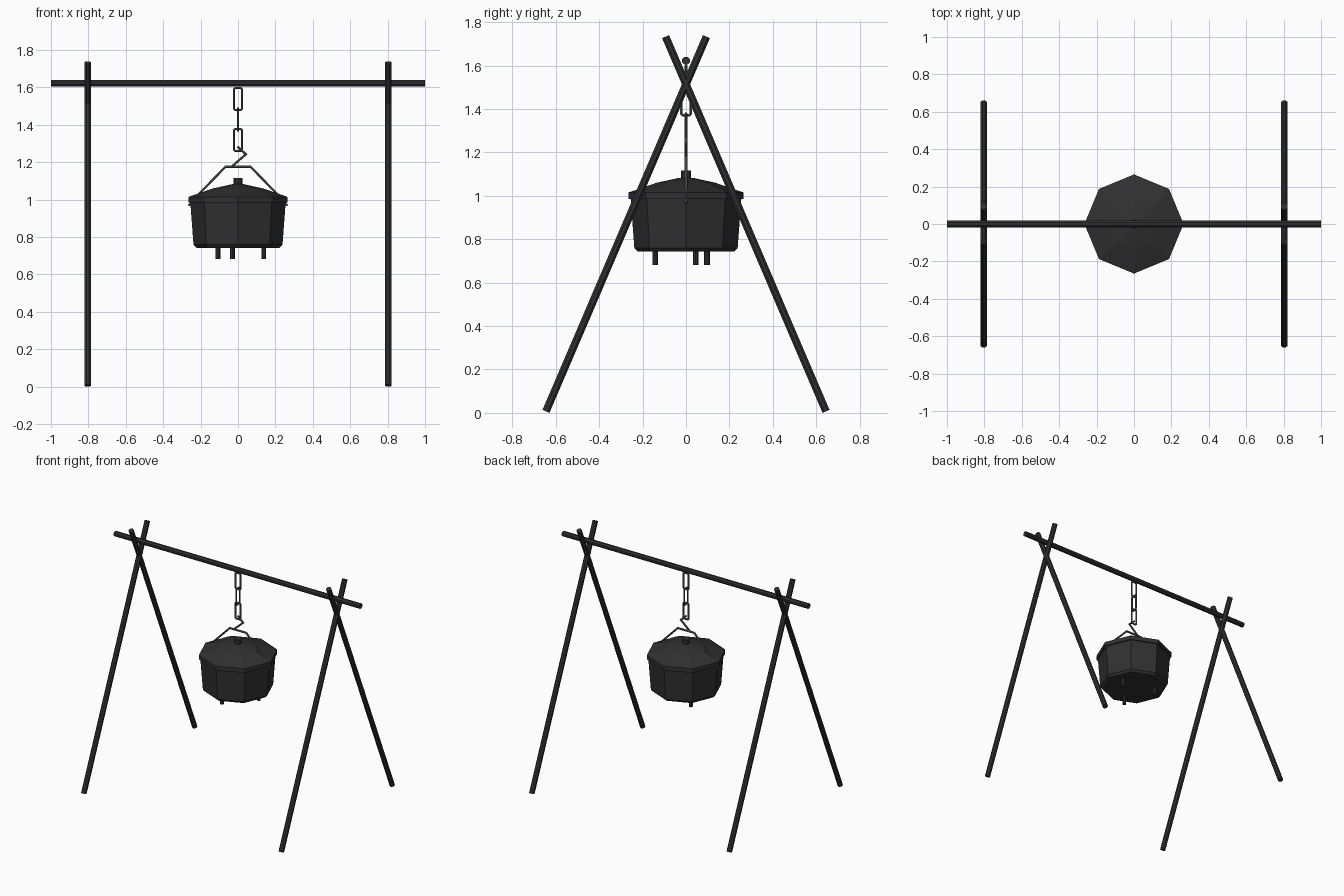
import bpy, bmesh, math
from mathutils import Vector

if "Cube" in bpy.data.objects:
    bpy.data.objects.remove(bpy.data.objects["Cube"])


def material(name, v):
    m = bpy.data.materials.new(name)
    m.diffuse_color = (v, v, v, 1)
    m.use_nodes = True
    m.node_tree.nodes["Principled BSDF"].inputs["Base Color"].default_value = m.diffuse_color
    return m


IRON = material("black_iron", 0.03)
STEEL = material("worn_steel", 0.09)


def finish(name, bm, mat):
    bmesh.ops.recalc_face_normals(bm, faces=bm.faces)
    me = bpy.data.meshes.new(name)
    bm.to_mesh(me)
    bm.free()
    ob = bpy.data.objects.new(name, me)
    me.materials.append(mat)
    bpy.context.collection.objects.link(ob)
    return ob


def lathe(name, profile, mat, sides=8, centre=(0, 0)):
    """Stack of polygon rings (radius, z), capped at both ends."""
    bm = bmesh.new()
    rings = []
    for r, z in profile:
        rings.append([bm.verts.new((centre[0] + r * math.cos(2 * math.pi * i / sides),
                                    centre[1] + r * math.sin(2 * math.pi * i / sides), z))
                      for i in range(sides)])
    for a, b in zip(rings, rings[1:]):
        for i in range(sides):
            j = (i + 1) % sides
            bm.faces.new((a[i], a[j], b[j], b[i]))
    bm.faces.new(rings[0])
    bm.faces.new(rings[-1])
    return finish(name, bm, mat)


def tube(name, pts, radius, normal, mat, sides=6, closed=False):
    """Mitred rod swept along a planar path; normal is the plane's normal."""
    pts = [Vector(p) for p in pts]
    normal = Vector(normal)
    n = len(pts)
    bm = bmesh.new()
    rings = []
    for k, p in enumerate(pts):
        before = pts[k - 1] if closed or k > 0 else None
        after = pts[(k + 1) % n] if closed or k < n - 1 else None
        d1 = (p - before).normalized() if before is not None else (after - p).normalized()
        d2 = (after - p).normalized() if after is not None else d1
        side = (d1 + d2).normalized().cross(normal)
        stretch = 1 / max(0.5, math.cos(d1.angle(d2, 0) / 2))
        ring = []
        for i in range(sides):
            a = 2 * math.pi * (i + 0.5) / sides
            ring.append(bm.verts.new(p + side * (radius * stretch * math.cos(a))
                                     + normal * (radius * math.sin(a))))
        rings.append(ring)
    pairs = list(zip(rings, rings[1:])) + ([(rings[-1], rings[0])] if closed else [])
    for a, b in pairs:
        for i in range(sides):
            j = (i + 1) % sides
            bm.faces.new((a[i], a[j], b[j], b[i]))
    if not closed:
        bm.faces.new(rings[0])
        bm.faces.new(rings[-1])
    return finish(name, bm, mat)


# Frame: crossbar resting in two pairs of crossed poles
tube("crossbar", [(-1, 0, 1.622), (1, 0, 1.622)], 0.019, (0, 1, 0), IRON, sides=8)
for x, end in ((-0.804, "left"), (0.804, "right")):
    for s, face in ((-1, "front"), (1, "back")):
        tube(f"{end}_{face}_pole", [(x, s * 0.645, 0.007), (x, -s * 0.094, 1.733)],
             0.019, (1, 0, 0), IRON, sides=8)

# Pot body, lid and knob
lathe("pot_body", [(0.222, 0.743), (0.238, 0.76), (0.253, 0.96), (0.255, 0.99)], IRON)
lathe("pot_lid", [(0.265, 0.984), (0.265, 1.015), (0.135, 1.06), (0.03, 1.083)], IRON)
lathe("lid_knob", [(0.024, 1.075), (0.024, 1.117)], IRON)

# Three pot feet
for k in range(3):
    a = math.radians(18 + 120 * k)
    lathe(f"pot_foot_{k + 1}", [(0.013, 0.682), (0.013, 0.75)], IRON,
          centre=(0.145 * math.cos(a), 0.145 * math.sin(a)))

# Bail handle
half = [(0.067, 1.176), (0.195, 1.045), (0.264, 0.968)]
bail = [(-x, 0, z) for x, z in reversed(half)] + [(x, 0, z) for x, z in half]
tube("bail_handle", bail, 0.007, (0, 1, 0), STEEL)

# Chain of three links, alternately turned
for k, top in enumerate((1.604, 1.494, 1.384)):
    w, h, c = 0.021, 0.059, 0.006
    zc = top - 0.065
    outline = [(w, -h + c), (w, h - c), (w - c, h), (-w + c, h),
               (-w, h - c), (-w, -h + c), (-w + c, -h), (w - c, -h)]
    if k % 2:
        pts, nrm = [(0, u, zc + v) for u, v in outline], (1, 0, 0)
    else:
        pts, nrm = [(u, 0, zc + v) for u, v in outline], (0, 1, 0)
    tube(f"chain_link_{k + 1}", pts, 0.0065, nrm, STEEL, closed=True)

# Hook between chain and bail
tube("hook", [(-0.003, 0, 1.284), (0.042, 0, 1.243), (-0.03, 0, 1.18)],
     0.007, (0, 1, 0), STEEL)
